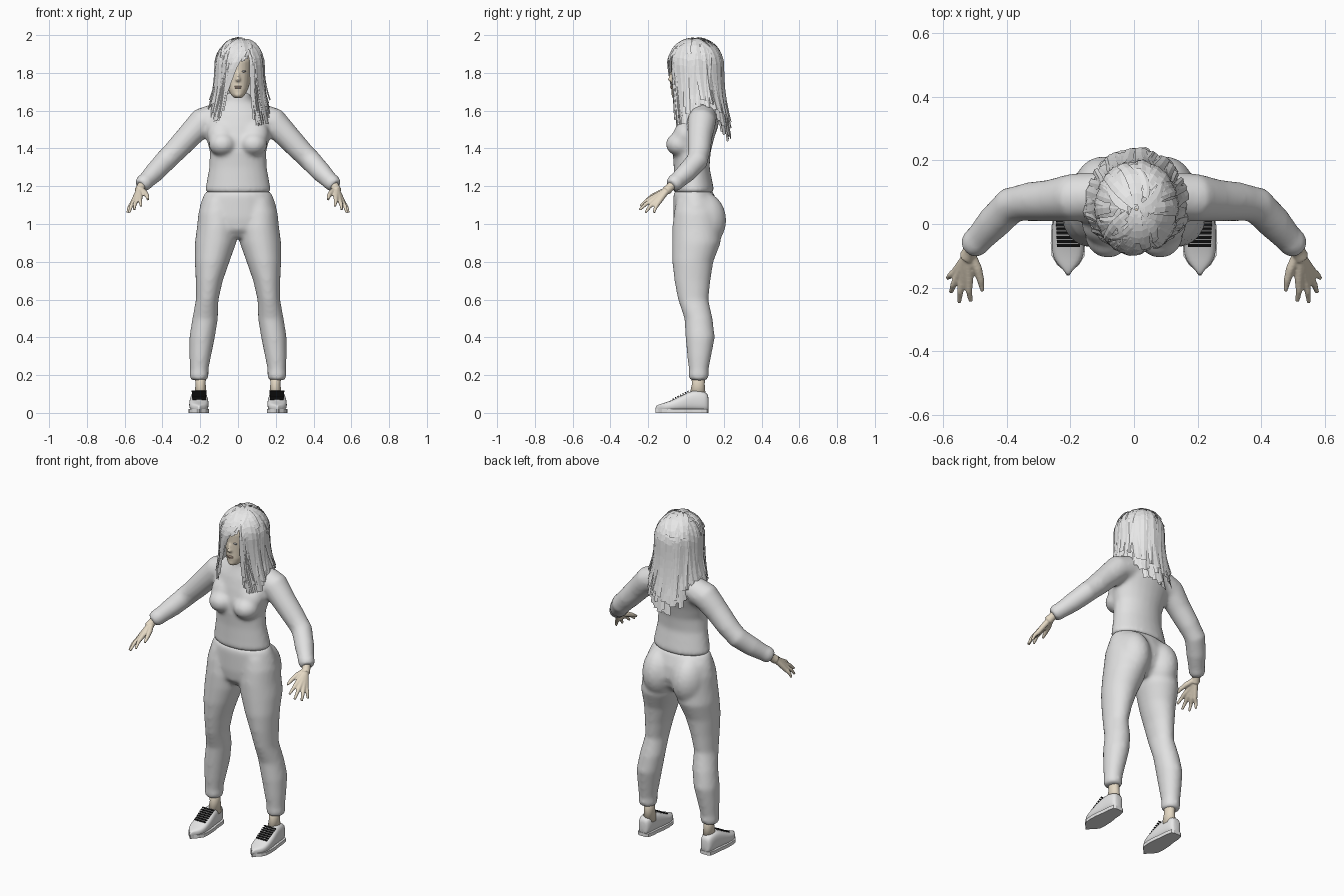
import bpy, bmesh, math, random
from mathutils import Vector, Matrix

random.seed(4)
if "Cube" in bpy.data.objects:
    bpy.data.objects.remove(bpy.data.objects["Cube"])


def material(name, rgb):
    m = bpy.data.materials.new(name)
    m.use_nodes = True
    m.diffuse_color = (*rgb, 1)
    m.node_tree.nodes["Principled BSDF"].inputs["Base Color"].default_value = (*rgb, 1)
    return m


CLOTH = material("pale grey cloth", (0.75, 0.75, 0.75))
LEATHER = material("pale grey leather", (0.8, 0.8, 0.8))
HAIR = material("pale grey hair", (0.8, 0.8, 0.8))
SKIN = material("skin", (0.78, 0.69, 0.55))
LIP = material("lips", (0.58, 0.44, 0.35))
EYE = material("grey eyes", (0.5, 0.5, 0.5))
BLACK = material("black", (0.015, 0.015, 0.015))


def finish(name, bm, mat, smooth=True, voxel=0, subdiv=0, relax=6):
    bmesh.ops.recalc_face_normals(bm, faces=bm.faces)
    me = bpy.data.meshes.new(name)
    bm.to_mesh(me)
    bm.free()
    ob = bpy.data.objects.new(name, me)
    bpy.context.collection.objects.link(ob)
    me.materials.append(mat)
    for p in me.polygons:
        p.use_smooth = smooth
    if voxel:
        r = ob.modifiers.new("blend", "REMESH")
        r.mode, r.voxel_size, r.use_smooth_shade = "VOXEL", voxel, True
        s = ob.modifiers.new("relax", "SMOOTH")
        s.factor, s.iterations = 0.5, relax
    if subdiv:
        m = ob.modifiers.new("round", "SUBSURF")
        m.levels = m.render_levels = subdiv
    return ob


def skin_rings(bm, rings):
    rings = [[bm.verts.new(p) for p in ring] for ring in rings]
    n = len(rings[0])
    for a, b in zip(rings, rings[1:]):
        for i in range(n):
            bm.faces.new((a[i], a[(i + 1) % n], b[(i + 1) % n], b[i]))
    bm.faces.new(rings[0])
    bm.faces.new(rings[-1])


def circle(n):
    return [(math.cos(math.tau * i / n), math.sin(math.tau * i / n)) for i in range(n)]


def loft(bm, sections, sx=1, n=24):
    """Stacked level ellipses, each given as x, y, z, rx, ry."""
    skin_rings(bm, [[(sx * (x + rx * c), y + ry * s, z) for c, s in circle(n)]
                    for x, y, z, rx, ry in sections])


def tube(bm, path, sx=1, n=14):
    """Round limb along points given as x, y, z, radius."""
    pts = [Vector(p[:3]) for p in path]
    rings = []
    for i, p in enumerate(pts):
        d = (pts[min(i + 1, len(pts) - 1)] - pts[max(i - 1, 0)]).normalized()
        u = d.cross(Vector((0, 0, 1))).normalized()
        v = d.cross(u)
        rings.append([p + (u * c + v * s) * path[i][3] for c, s in circle(n)])
    skin_rings(bm, [[(sx * q.x, q.y, q.z) for q in ring] for ring in rings])


def ball(bm, centre, radii, rot=0):
    m = Matrix.Translation(centre) @ Matrix.Rotation(rot, 4, "X") @ Matrix.Diagonal((*radii, 1))
    bmesh.ops.create_uvsphere(bm, u_segments=20, v_segments=12, radius=1, matrix=m)


# Sweater: torso, bust and sleeves blended together
bm = bmesh.new()
loft(bm, [(0, .04, 1.163, .162, .102), (0, .04, 1.18, .175, .109), (0, .038, 1.21, .169, .105),
          (0, .03, 1.3, .153, .095), (0, .03, 1.38, .149, .101), (0, .04, 1.45, .168, .108),
          (0, .06, 1.52, .185, .112), (0, .07, 1.58, .175, .104), (0, .075, 1.625, .132, .09),
          (0, .065, 1.65, .082, .072), (0, .05, 1.695, .06, .06)])
for s in (1, -1):
    ball(bm, (s * .082, -.032, 1.423), (.074, .076, .064))
    ball(bm, (s * .084, -.005, 1.475), (.08, .062, .085), -.35)
    tube(bm, [(.1, .09, 1.57, .075), (.19, .083, 1.54, .077), (.26, .074, 1.465, .067),
              (.33, .07, 1.39, .062), (.385, .06, 1.335, .059), (.44, .005, 1.275, .055),
              (.485, -.045, 1.23, .046), (.5, -.06, 1.217, .048), (.516, -.076, 1.201, .039)], s)
finish("sweater", bm, CLOTH, voxel=.01, relax=14)

# Trousers: hips, seat and legs blended together
bm = bmesh.new()
loft(bm, [(0, .04, 1.175, .168, .1), (0, .042, 1.15, .184, .11), (0, .052, 1.1, .202, .12),
          (0, .056, 1.03, .212, .124), (0, .05, .97, .17, .11), (0, .05, .925, .05, .07)])
for s in (1, -1):
    ball(bm, (s * .098, .088, 1.02), (.1, .126, .15))
    loft(bm, [(.105, .05, 1.13, .08, .1), (.11, .053, 1.06, .1, .117), (.11, .055, .98, .108, .128),
              (.119, .055, .9, .11, .129), (.137, .036, .8, .092, .109),
              (.152, .034, .7, .072, .096), (.163, .038, .6, .06, .081), (.174, .066, .5, .068, .075),
              (.19, .075, .4, .068, .078), (.2, .07, .3, .058, .064), (.206, .067, .225, .049, .052),
              (.206, .067, .2, .052, .055), (.206, .067, .172, .046, .048)], s)
finish("trousers", bm, CLOTH, voxel=.01, relax=14)

# Hands, with four fingers and a thumb
for s, side in ((1, "left"), (-1, "right")):
    bm = bmesh.new()
    tube(bm, [(.5, -.06, 1.22, .025), (.515, -.085, 1.193, .023), (.525, -.105, 1.175, .025)], s)
    for tip, knuckle in (((.513, -.243, 1.095), (.518, -.175, 1.14)),
                         ((.549, -.246, 1.075), (.537, -.178, 1.125)),
                         ((.575, -.215, 1.06), (.553, -.168, 1.113)),
                         ((.585, -.17, 1.06), (.56, -.15, 1.108))):
        k, t = Vector(knuckle), Vector(tip)
        mid = k.lerp(t, .5) + Vector((.003, 0, .006))
        tube(bm, [(.522, -.1, 1.18, .017), (*k, .014), (*mid, .0105), (*t, .007)], s, 10)
    tube(bm, [(.512, -.095, 1.183, .015), (.492, -.14, 1.165, .015), (.482, -.175, 1.15, .012),
              (.476, -.21, 1.13, .007)], s, 10)
    finish(side + "_hand", bm, SKIN, voxel=.0045, relax=3)

    # Ankle
    bm = bmesh.new()
    loft(bm, [(.2, .065, .22, .03, .036), (.198, .065, .15, .027, .034), (.198, .06, .08, .034, .045)], s)
    finish(side + "_ankle", bm, SKIN)

    # Shoe upper: sections from heel to pointed toe as y, half width, height
    shape = [(.12, .02, .085), (.112, .034, .108), (.08, .041, .117), (.035, .044, .122),
             (-.01, .051, .1), (-.06, .053, .074), (-.1, .05, .058), (-.128, .034, .05),
             (-.145, .014, .044), (-.162, .004, .036)]
    bm = bmesh.new()
    rings = []
    for y, w, h in shape:
        rings.append([(s * (.207 + w * math.copysign(abs(c) ** .6, c)), y,
                       .01 + (h - .01) * (.5 + .5 * math.copysign(abs(v) ** .75, v))) for c, v in circle(16)])
    skin_rings(bm, rings)
    finish(side + "_shoe", bm, LEATHER, subdiv=1)

    # Sole
    bm = bmesh.new()
    outline = [(w * 1.03, y) for y, w, h in shape] + [(-w * 1.03, y) for y, w, h in reversed(shape)]
    skin_rings(bm, [[(s * (.207 + x), y, z) for x, y in outline] for z in (0, .02)])
    finish(side + "_sole", bm, LEATHER, smooth=False)

    # Laces: thin dark bars down the sloping front of the shoe
    bm = bmesh.new()
    for i in range(7):
        y, z = .01 - .013 * i, .114 - .0067 * i
        m = (Matrix.Translation((s * .206, y, z)) @ Matrix.Rotation(.48, 4, "X")
             @ Matrix.Diagonal((.078 - .001 * i, .0075, .006, 1)))
        bmesh.ops.create_cube(bm, size=1, matrix=m)
    finish(side + "_laces", bm, BLACK, smooth=False)

# Head with nose and chin
bm = bmesh.new()
loft(bm, [(0, .05, 1.62, .045, .045), (0, .045, 1.7, .045, .05), (0, .04, 1.76, .045, .05)])
loft(bm, [(0, -.04, 1.668, .022, .024), (0, -.03, 1.685, .038, .045), (0, -.012, 1.715, .054, .066),
          (0, .01, 1.75, .065, .087), (0, .022, 1.8, .073, .1), (0, .03, 1.86, .078, .11),
          (0, .035, 1.91, .066, .093), (0, .035, 1.94, .035, .05)])
ball(bm, (0, -.082, 1.765), (.013, .015, .011))
ball(bm, (0, -.078, 1.785), (.008, .012, .026), -.25)
ball(bm, (0, -.062, 1.685), (.02, .016, .015))
finish("head", bm, SKIN, voxel=.006, relax=4)

bm = bmesh.new()
for z in (1.727, 1.721):
    ball(bm, (0, -.076, z), (.02, .008, .0045))
finish("lips", bm, LIP)
bm = bmesh.new()
for s in (1, -1):
    ball(bm, (s * .03, -.07, 1.808), (.013, .005, .005))
finish("eyes", bm, EYE)


# Hair: every lock runs over the crown and then hangs down
def hair_point(a, t, end, grow=1):
    centre = Vector((.008, .05, 1.84))
    phi = min(t * 2, 1) * math.pi / 2
    k = max(t * 2 - 1, 0)
    r = math.sin(phi) * grow
    flare = 1 + .27 * k * k
    depth = flare if math.cos(a) < 0 else 1 - .12 * k
    return Vector((centre.x + .123 * r * flare * math.sin(a), centre.y - .142 * r * depth * math.cos(a),
                   centre.z + .135 * grow * math.cos(phi) - k * (centre.z - end)))


def hair_end(a):
    back = max(0, -math.cos(a))
    front = max(0, math.cos(a))
    return 1.61 - .12 * back ** 2 - .07 * front


# Smooth under-layer, open around the face
bm = bmesh.new()
cols = [math.radians(48 + 264 * i / 36) for i in range(37)]
grid = [[bm.verts.new(hair_point(a, .94 * j / 16, hair_end(a) + .04, .95)) for j in range(17)]
        for a in cols]
for p, q in zip(grid, grid[1:]):
    for j in range(16):
        bm.faces.new((p[j], p[j + 1], q[j + 1], q[j]))
bmesh.ops.remove_doubles(bm, verts=bm.verts, dist=.0001)
finish("hair_base", bm, HAIR)


def lock(bm, a0, a1, start, stop, end, width, grow, n=10):
    rows = []
    lean = random.uniform(-.25, .25)
    for i in range(n + 1):
        f = i / n
        a = a0 + (a1 - a0) * f ** .8
        p = hair_point(a, start + (stop - start) * f, end, grow)
        side = Vector((math.cos(a), math.sin(a), lean))
        out = Vector((math.sin(a), -math.cos(a), 0))
        w = width * (.55 + .6 * math.sin(math.pi * min(f + .15, 1) * .8))
        rows.append([bm.verts.new(p - side * w), bm.verts.new(p + out * .004), bm.verts.new(p + side * w)])
    for p, q in zip(rows, rows[1:]):
        for j in (0, 1):
            bm.faces.new((p[j], q[j], q[j + 1], p[j + 1]))


R = random.uniform
bm = bmesh.new()
for i in range(100):  # back and sides
    a = math.radians(52 + 256 * (i + R(0, 1)) / 100)
    lock(bm, a + R(-.35, .35), a, R(.03, .3), 1, hair_end(a) + R(-.06, .06), R(.011, .022), R(.96, 1.06))
for i in range(11):  # long locks in front of the shoulders
    for s in (1, -1):
        a = s * math.radians(R(30, 58))
        lock(bm, s * R(.3, .7), a, R(.05, .2), 1, R(1.51, 1.6), R(.007, .013), R(.98, 1.06))
for i in range(20):  # fringe swept to the right
    lock(bm, R(-.1, .8), math.radians(R(-58, -30)), R(.05, .15), R(.62, .76), 1.52,
         R(.011, .018), R(.99, 1.05))
for i in range(10):  # short fringe over the forehead
    lock(bm, R(.2, .6), R(-.3, .3), R(.05, .12), R(.4, .46), 1.52, R(.011, .017), R(.99, 1.04))
for i in range(12):  # fringe swept to the left
    lock(bm, R(.3, .7), math.radians(R(36, 55)), R(.05, .15), R(.6, .8), 1.52, R(.009, .015), R(.98, 1.04))
for i in range(26):  # loose tufts on the crown
    a = R(0, math.tau)
    lock(bm, a, a + R(-1, 1), R(0, .12), R(.25, .42), 1.6, R(.01, .02), R(1.02, 1.1), 5)
finish("hair_locks", bm, HAIR, smooth=False)
